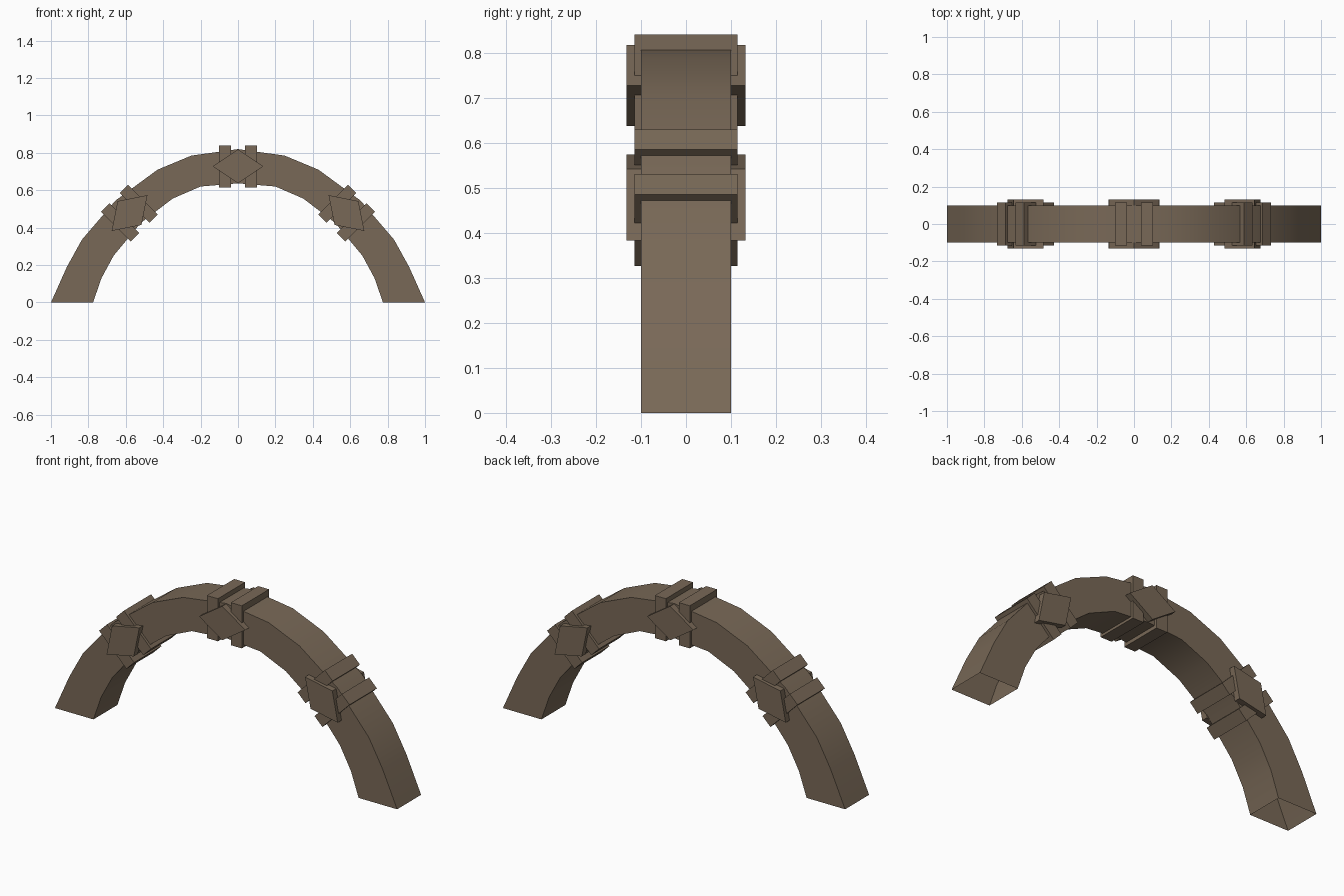
import bpy, bmesh, math
from mathutils import Matrix

if "Cube" in bpy.data.objects:
    bpy.data.objects.remove(bpy.data.objects["Cube"])

brown = bpy.data.materials.new("weathered brown")
brown.diffuse_color = (0.19, 0.14, 0.095, 1)
brown.use_nodes = True
brown.node_tree.nodes["Principled BSDF"].inputs["Base Color"].default_value = brown.diffuse_color


def make_object(name, bm):
    bmesh.ops.recalc_face_normals(bm, faces=bm.faces)
    me = bpy.data.meshes.new(name)
    bm.to_mesh(me)
    bm.free()
    me.materials.append(brown)
    ob = bpy.data.objects.new(name, me)
    bpy.context.collection.objects.link(ob)
    return ob


# Arch: rectangular section swept along half profiles, mirrored in x
outer = [(0, .82), (.25, .785), (.43, .71), (.655, .545), (.835, .335), (.915, .19), (1, 0)]
inner = [(0, .637), (.2, .62), (.35, .555), (.52, .425), (.665, .25), (.73, .13), (.775, 0)]
mirrored = lambda pts: [(-x, z) for x, z in pts[:0:-1]] + pts
bm = bmesh.new()
rings = []
for (xo, zo), (xi, zi) in zip(mirrored(outer), mirrored(inner)):
    rings.append([bm.verts.new(p) for p in
                  ((xo, -.1, zo), (xo, .1, zo), (xi, .1, zi), (xi, -.1, zi))])
for a, b in zip(rings, rings[1:]):
    for i in range(4):
        j = (i + 1) % 4
        bm.faces.new((a[i], a[j], b[j], b[i]))
# the feet stay open underneath
arch = make_object("arch", bm)
bpy.context.view_layer.objects.active = arch
arch.select_set(True)
bpy.ops.object.shade_smooth_by_angle(angle=math.radians(35))


def band(name, frame, offset):
    # Collar wrapped around the arch
    bm = bmesh.new()
    bmesh.ops.create_cube(bm, size=1, matrix=frame @ Matrix.Translation((offset, 0, 0))
                          @ Matrix.Diagonal((.064, .228, .225, 1)))
    make_object(name, bm)


def diamond(name, frame, side):
    # Diamond plate on the front or back face
    bm = bmesh.new()
    loops = [[bm.verts.new(frame @ Matrix.Translation((x, side * y, z)).translation)
              for x, z in ((-.135, 0), (0, -.09), (.135, 0), (0, .09))]
             for y in (.098, .132)]
    for l in loops:
        bm.faces.new(l)
    for i in range(4):
        j = (i + 1) % 4
        bm.faces.new((loops[0][i], loops[0][j], loops[1][j], loops[1][i]))
    make_object(name, bm)


# Three clasps: left shoulder, crown, right shoulder
for label, x, z, angle in (("left", -.58, .478, -45), ("crown", 0, .7275, 0), ("right", .58, .478, 45)):
    frame = Matrix.Translation((x, 0, z)) @ Matrix.Rotation(math.radians(angle), 4, 'Y')
    for s in (-1, 1):
        band(f"{label}_band", frame, s * .07)
        diamond(f"{label}_diamond_plate", frame, s)
